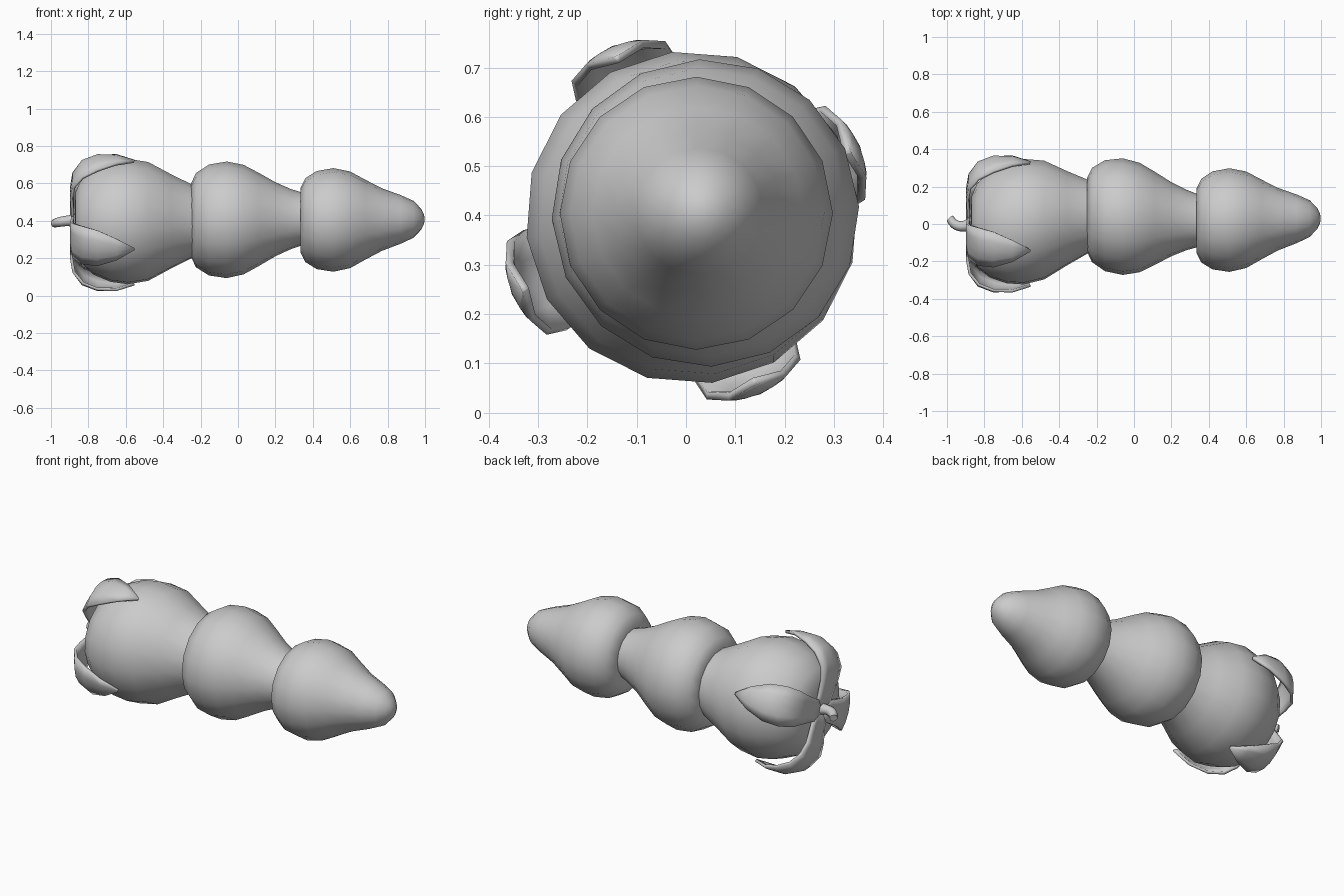
import bpy, bmesh, math
from mathutils import Vector

if "Cube" in bpy.data.objects:
    bpy.data.objects.remove(bpy.data.objects["Cube"])


def finish(name, bm):
    bmesh.ops.remove_doubles(bm, verts=bm.verts, dist=1e-5)
    bmesh.ops.recalc_face_normals(bm, faces=bm.faces)
    me = bpy.data.meshes.new(name)
    bm.to_mesh(me)
    bm.free()
    for p in me.polygons:
        p.use_smooth = True
    ob = bpy.data.objects.new(name, me)
    bpy.context.collection.objects.link(ob)
    return ob


def bulb(name, profile, c0, c1, turn=0.0, sides=16):
    """Lathe (x, radius) around an axis whose (y, z) centre runs c0 -> c1."""
    bm = bmesh.new()
    xa, xb = profile[0][0], profile[-1][0]
    rings = []
    for x, r in profile:
        t = (x - xa) / (xb - xa)
        cy = c0[0] + (c1[0] - c0[0]) * t
        cz = c0[1] + (c1[1] - c0[1]) * t
        rings.append([bm.verts.new((x, cy + r * math.cos(a), cz + r * math.sin(a)))
                      for a in (turn + 2 * math.pi * k / sides for k in range(sides))])
    for p, q in zip(rings, rings[1:]):
        for k in range(sides):
            n = (k + 1) % sides
            bm.faces.new((p[k], p[n], q[n], q[k]))
    return finish(name, bm)


# Three stacked bulbs, large to small
bulb("large_bulb", [(-.872, 0), (-.872, .08), (-.868, .16), (-.84, .225), (-.77, .287),
                    (-.68, .325), (-.59, .338), (-.48, .32), (-.36, .255), (-.25, .2),
                    (-.18, .18), (-.178, 0)], (-.01, .395), (.045, .397), .12)
bulb("middle_bulb", [(-.225, 0), (-.235, .12), (-.252, .195), (-.225, .252), (-.155, .297),
                     (-.06, .312), (.03, .293), (.11, .25), (.2, .198), (.28, .162),
                     (.34, .142), (.4, .13), (.402, 0)], (.048, .403), (.015, .41), .04)
bulb("small_bulb", [(.345, 0), (.34, .1), (.333, .17), (.36, .224), (.42, .262), (.51, .277),
                    (.6, .258), (.68, .214), (.77, .167), (.87, .13), (.94, .098),
                    (.98, .055), (.995, .025), (.998, 0)], (.018, .403), (.03, .408))

# Four curled leaves: (x, radius, half width) along each leaf
LEAF = [(-.882, 0, .055), (-.884, .08, .062), (-.89, .18, .078), (-.878, .27, .098),
        (-.83, .343, .108), (-.75, .376, .1), (-.65, .375, .06), (-.555, .355, .004)]
for i in range(4):
    a = math.radians(23 + 90 * i)
    out = Vector((0, math.cos(a), math.sin(a)))
    side = Vector((0, -math.sin(a), math.cos(a)))
    bm = bmesh.new()
    rows = []
    for j, (x, r, w) in enumerate(LEAF):
        wrap = min(1, max(0, (r - .15) / .15))
        rows.append([bm.verts.new(Vector((x, 0, .39)) + side * (w * s)
                                  + out * (r - wrap * 3.2 * (w * s) ** 2))
                     for s in (-1, -.5, 0, .5, 1)])
    for p, q in zip(rows, rows[1:]):
        for k in range(4):
            bm.faces.new((p[k], p[k + 1], q[k + 1], q[k]))
    leaf = finish(f"leaf_{i + 1}", bm)
    mod = leaf.modifiers.new("thickness", 'SOLIDIFY')
    mod.thickness = .016
    mod.offset = 0

# Hooked stem
cu = bpy.data.curves.new("stem", 'CURVE')
cu.dimensions = '3D'
cu.bevel_depth = 1
cu.bevel_resolution = 2
cu.resolution_u = 5
cu.use_fill_caps = True
sp = cu.splines.new('BEZIER')
path = [((-.86, .005, .4), .036), ((-.915, -.012, .399), .028),
        ((-.955, -.003, .393), .026), ((-.985, .03, .385), .022)]
sp.bezier_points.add(len(path) - 1)
for bp, (co, r) in zip(sp.bezier_points, path):
    bp.co = co
    bp.radius = r
    bp.handle_left_type = bp.handle_right_type = 'AUTO'
bpy.context.collection.objects.link(bpy.data.objects.new("stem", cu))
